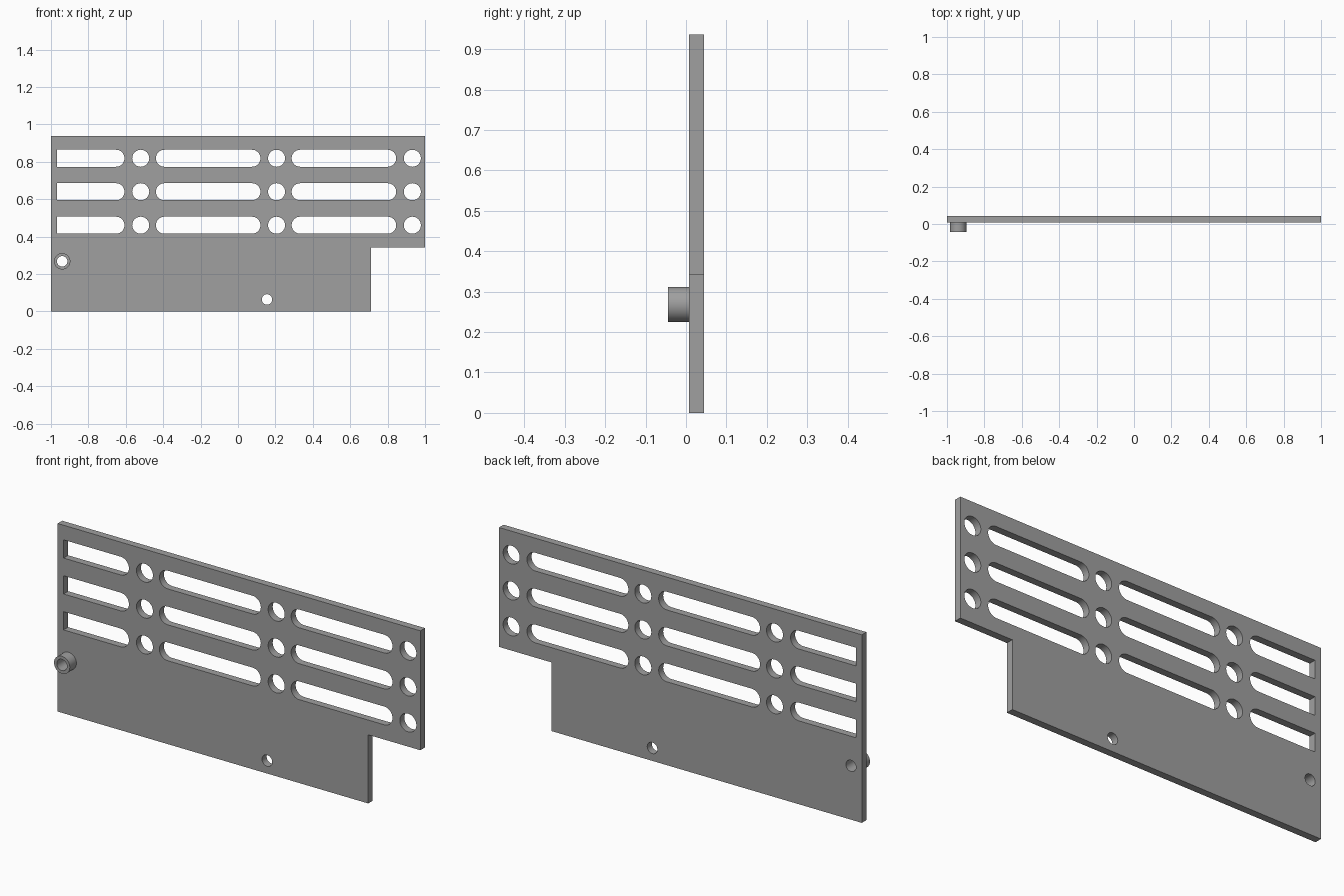
import bpy, bmesh, math
from mathutils import Vector

if "Cube" in bpy.data.objects:
    bpy.data.objects.remove(bpy.data.objects["Cube"])

grey = bpy.data.materials.new("grey")
grey.diffuse_color = (0.35, 0.35, 0.35, 1)
grey.use_nodes = True
grey.node_tree.nodes["Principled BSDF"].inputs["Base Color"].default_value = grey.diffuse_color


def circle(x, z, r, n=48):
    return [(x + r * math.cos(2 * math.pi * i / n), z + r * math.sin(2 * math.pi * i / n))
            for i in range(n)]


def slot(x0, x1, z, r, square_left=False, n=24):
    """Horizontal slot with a round right end and a round or square left end."""
    def arc(cx, start):
        return [(cx + r * math.cos(start + math.pi * i / n),
                 z + r * math.sin(start + math.pi * i / n)) for i in range(n + 1)]
    right = arc(x1 - r, -math.pi / 2)
    left = [(x0, z + r), (x0, z - r)] if square_left else arc(x0 + r, math.pi / 2)
    return right + left


def extruded_sheet(name, loops, y0, y1):
    """Fill an outline with holes (x, z loops) and extrude it from y0 to y1."""
    bm = bmesh.new()
    edges = []
    for loop in loops:
        vs = [bm.verts.new((x, y0, z)) for x, z in loop]
        edges += [bm.edges.new((vs[i - 1], vs[i])) for i in range(len(vs))]
    bmesh.ops.triangle_fill(bm, use_beauty=True, use_dissolve=False, edges=edges,
                            normal=Vector((0, -1, 0)))
    ext = bmesh.ops.extrude_face_region(bm, geom=bm.faces[:], use_keep_orig=True)
    moved = [g for g in ext["geom"] if isinstance(g, bmesh.types.BMVert)]
    bmesh.ops.translate(bm, verts=moved, vec=(0, y1 - y0, 0))
    bmesh.ops.recalc_face_normals(bm, faces=bm.faces[:])
    mesh = bpy.data.meshes.new(name)
    bm.to_mesh(mesh)
    bm.free()
    mesh.materials.append(grey)
    obj = bpy.data.objects.new(name, mesh)
    bpy.context.collection.objects.link(obj)
    bpy.ops.object.select_all(action='DESELECT')
    obj.select_set(True)
    bpy.context.view_layer.objects.active = obj
    bpy.ops.object.shade_smooth_by_angle(angle=math.radians(30))
    return obj


FRONT, BACK, BOSS_FRONT = 0.008, 0.044, -0.044
BOSS_X, BOSS_Z, BORE = -0.94, 0.268, 0.028
R = 0.0455

# Plate outline with the notched lower right corner
loops = [[(-1, 0), (0.712, 0), (0.712, 0.342), (1, 0.342), (1, 0.937), (-1, 0.937)]]

# Three rows of slots and round holes
for z in (0.461, 0.64, 0.819):
    loops.append(slot(-0.967, -0.607, z, R, square_left=True))
    loops += [slot(x, x + 0.559, z, R) for x in (-0.439, 0.287)]
    loops += [circle(x, z, R) for x in (-0.52, 0.206, 0.932)]

# Small mounting holes
loops += [circle(BOSS_X, BOSS_Z, BORE), circle(0.155, 0.064, BORE)]
extruded_sheet("plate", loops, FRONT, BACK)

# Hollow boss on the front
extruded_sheet("boss", [circle(BOSS_X, BOSS_Z, 0.0435), circle(BOSS_X, BOSS_Z, BORE)],
               BOSS_FRONT, FRONT)
